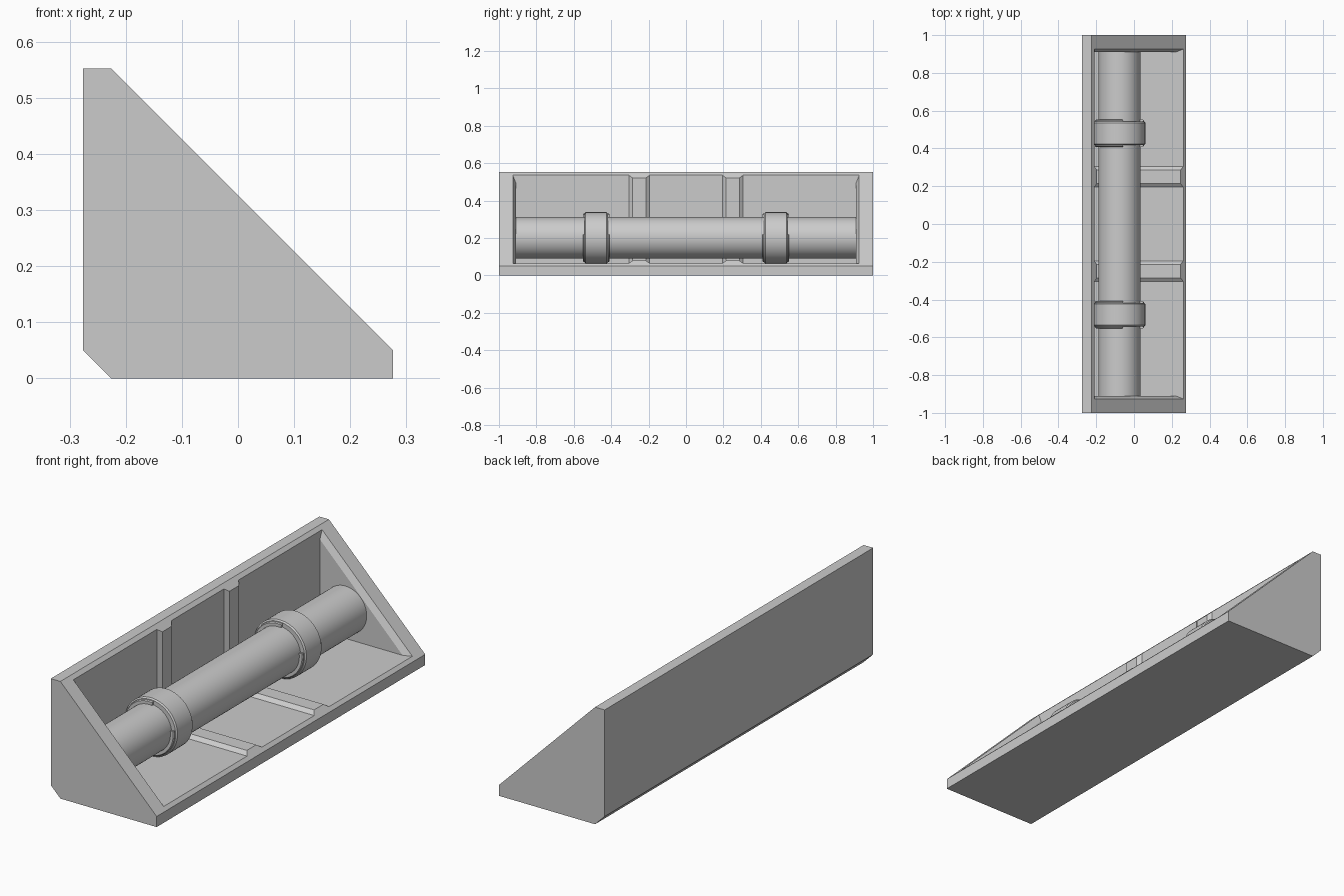
import bpy, bmesh, math
from mathutils import Vector

if "Cube" in bpy.data.objects:
    bpy.data.objects.remove(bpy.data.objects["Cube"], do_unlink=True)

grey = bpy.data.materials.new("plain grey")
grey.use_nodes = True
grey.diffuse_color = (0.6, 0.6, 0.6, 1)
grey.node_tree.nodes["Principled BSDF"].inputs["Base Color"].default_value = (0.6, 0.6, 0.6, 1)


def loft(name, rings, closed=False, caps=None):
    """Skin a row of equal point rings; caps lists the end faces by point index."""
    bm = bmesh.new()
    rows = [[bm.verts.new(p) for p in ring] for ring in rings]
    n = len(rows[0])
    pairs = list(zip(rows, rows[1:]))
    if closed:
        pairs.append((rows[-1], rows[0]))
    for a, b in pairs:
        for i in range(n):
            j = (i + 1) % n
            bm.faces.new((a[i], a[j], b[j], b[i]))
    if not closed:
        for row in (rows[0], rows[-1]):
            for cap in caps or [range(n)]:
                bm.faces.new([row[i] for i in cap])
    bmesh.ops.recalc_face_normals(bm, faces=bm.faces)
    mesh = bpy.data.meshes.new(name)
    bm.to_mesh(mesh)
    bm.free()
    mesh.materials.append(grey)
    obj = bpy.data.objects.new(name, mesh)
    bpy.context.collection.objects.link(obj)
    return obj


def select(obj):
    bpy.ops.object.select_all(action='DESELECT')
    obj.select_set(True)
    bpy.context.view_layer.objects.active = obj


# Wedge housing
W, H, C = 0.276, 0.552, 0.05
profile = [(-W, C), (C - W, 0), (W, 0), (W, C), (C - W, H), (-W, H)]
housing = loft("housing", [[(x, y, z) for x, z in profile] for y in (-1, 1)])

# Cavity cutter: ribbed floor and back wall, flared end walls
BACK, FLOOR, SLANT = -0.21, 0.065, 0.326
LIP, END, FLARE = 0.04, 0.91, 0.016


def cavity_ring(y, rise=0.0, flare=0.0):
    b, f = BACK + rise, FLOOR + rise
    outer = y + 2 * flare
    return [(b, y, f),
            (SLANT - f - LIP, y, f), (SLANT - f + LIP, outer, f),
            (b, outer, SLANT - b + LIP), (b, y, SLANT - b - LIP)]


RIB = 0.015
half = [(0.195, 0), (0.215, RIB), (0.285, RIB), (0.305, 0)]
rings = [cavity_ring(-END, 0, -FLARE)]
rings += [cavity_ring(-y, r) for y, r in reversed(half)]
rings += [cavity_ring(y, r) for y, r in half]
rings.append(cavity_ring(END, 0, FLARE))
cutter = loft("cavity_cutter", rings, caps=[(0, 1, 4), (1, 2, 3, 4)])
cutter.hide_render = True

cut = housing.modifiers.new("cavity", 'BOOLEAN')
cut.operation = 'DIFFERENCE'
cut.solver = 'EXACT'
cut.object = cutter
select(housing)
bpy.ops.object.modifier_apply(modifier=cut.name)
bpy.data.objects.remove(cutter, do_unlink=True)

# Tube lying along the cavity
AXIS = Vector((-0.077, 0, 0.201))
bpy.ops.mesh.primitive_cylinder_add(vertices=64, radius=0.111, depth=2 * END + 0.004,
                                    location=AXIS, rotation=(math.pi / 2, 0, 0))
tube = bpy.context.object
tube.name = "tube"
tube.data.materials.append(grey)
select(tube)
bpy.ops.object.shade_smooth_by_angle(angle=math.radians(35))


def band(name, y, section, start=0, end=360, steps=64):
    """Turn a radius/width section about the tube axis."""
    full = end - start == 360
    rings = []
    for k in range(steps if full else steps + 1):
        a = math.radians(start + (end - start) * k / steps)
        rings.append([AXIS + Vector((r * math.cos(a), y + w, r * math.sin(a)))
                      for r, w in section])
    obj = loft(name, rings, closed=full)
    select(obj)
    bpy.ops.object.shade_smooth_by_angle(angle=math.radians(35))


def section(inner, outer, width, bevel):
    return [(inner, -width), (outer - bevel, -width), (outer, bevel - width),
            (outer, width - bevel), (outer - bevel, width), (inner, width)]


# Clamps: outer strap over an open clip
for side, y in (("front", -0.48), ("back", 0.48)):
    band(side + "_clamp_strap", y, section(0.105, 0.137, 0.062, 0.006))
    band(side + "_clamp_clip", y, section(0.105, 0.129, 0.072, 0.004), 82, 368)
